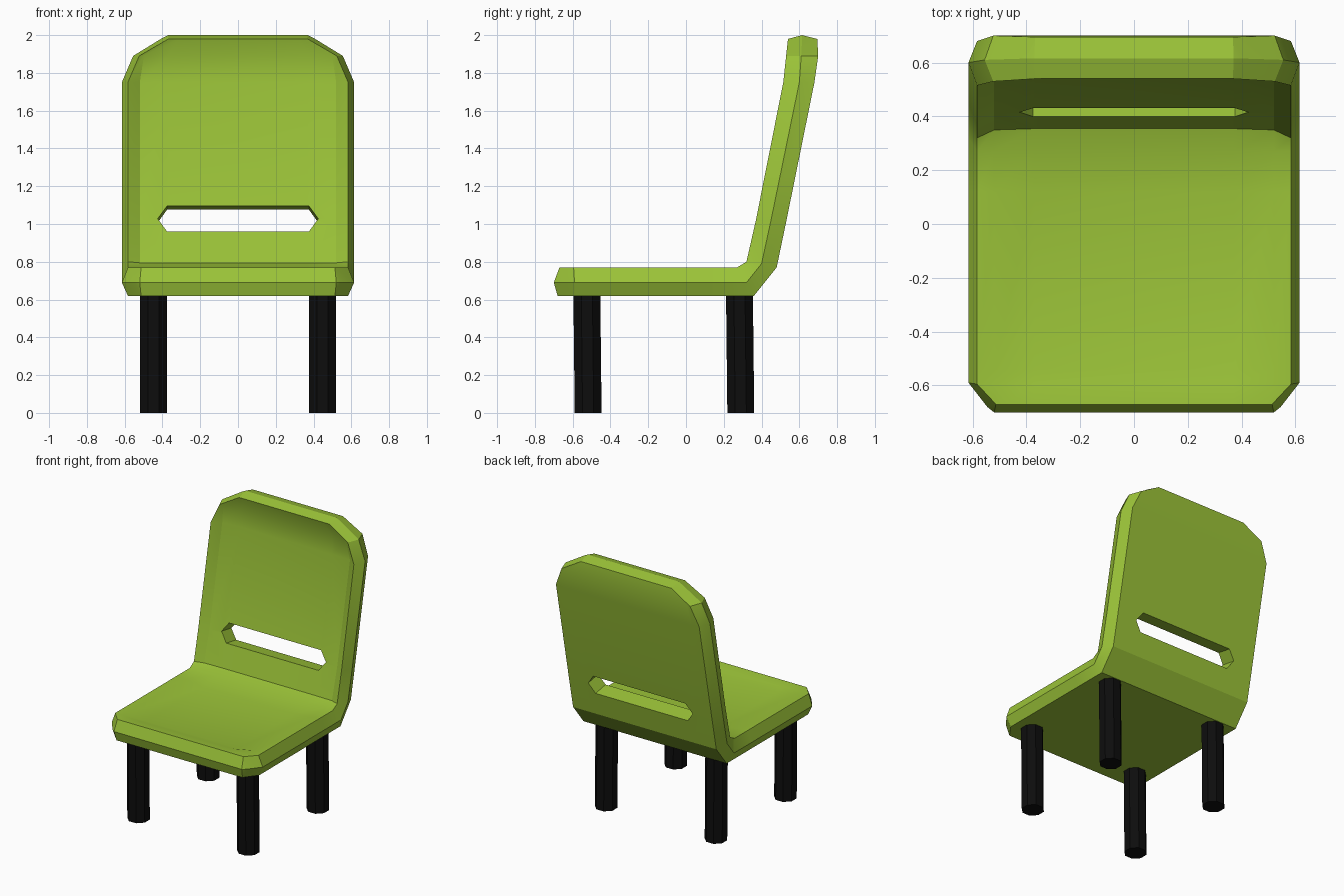
import bpy, bmesh, math
from mathutils import Matrix

if "Cube" in bpy.data.objects:
    bpy.data.objects.remove(bpy.data.objects["Cube"])


def material(name, rgb):
    m = bpy.data.materials.new(name)
    m.diffuse_color = (*rgb, 1)
    m.use_nodes = True
    m.node_tree.nodes["Principled BSDF"].inputs["Base Color"].default_value = m.diffuse_color
    return m


green = material("lime green", (0.33, 0.55, 0.04))
black = material("black", (0.004, 0.004, 0.004))


def to_object(bm, name, mat):
    bmesh.ops.recalc_face_normals(bm, faces=bm.faces[:])
    me = bpy.data.meshes.new(name)
    bm.to_mesh(me)
    bm.free()
    me.materials.append(mat)
    ob = bpy.data.objects.new(name, me)
    bpy.context.collection.objects.link(ob)
    return ob


def activate(ob):
    bpy.ops.object.select_all(action='DESELECT')
    ob.select_set(True)
    bpy.context.view_layer.objects.active = ob


# Shell rows from seat front to top of back:
# half width, rim (y, z), edge (y, z), underside (y, z), dish depth at side and middle
rows = [
    (.52, (-.70, .69), (-.70, .69), (-.70, .69), 0, 0),
    (.545, (-.67, .77), (-.68, .69), (-.68, .62), 0, 0),
    (.615, (-.595, .77), (-.59, .69), (-.585, .62), 0, .008),
    (.615, (-.54, .77), (-.54, .69), (-.54, .62), .003, .025),
    (.615, (.12, .77), (.12, .69), (.12, .62), .003, .025),
    (.615, (.27, .77), (.32, .69), (.36, .62), 0, 0),
    (.615, (.32, .80), (.40, .79), (.48, .77), .03, .035),
    (.615, (.37, 1.02), (.45, 1.02), (.53, 1.01), .04, .045),
    (.615, (.515, 1.75), (.60, 1.75), (.68, 1.75), .045, .05),
    (.555, (.53, 1.89), (.61, 1.89), (.70, 1.89), .01, .035),
    (.40, (.54, 1.98), (.615, 1.985), (.695, 1.98), 0, 0),
    (.37, (.615, 2.0), (.615, 2.0), (.615, 2.0), 0, 0),
]


def ring(w, rim, edge, under, d_side, d_mid):
    """Closed cross-section of the shell."""
    flat = rim == under
    xr = w if flat else w - .032
    xs = min(.52, xr - .025)
    xm = min(.37, xs - .025)
    dy, dz = under[0] - rim[0], under[1] - rim[1]
    n = math.hypot(dy, dz) or 1

    def dish(d):
        return (rim[0] + dy / n * d, rim[1] + dz / n * d)
    half = [(xm, dish(d_mid)), (xs, dish(d_side)), (xr, rim),
            (w, edge), (xr, under), (xs, under), (xm, under)]
    if flat:
        half[3] = (xr, edge)
    return ([(x, *p) for x, p in half] +
            [(-x, *p) for x, p in reversed(half)])


bm = bmesh.new()
loops = [[bm.verts.new(co) for co in ring(*r)] for r in rows]
for a, b in zip(loops, loops[1:]):
    for i in range(len(a)):
        j = (i + 1) % len(a)
        bm.faces.new((a[i], a[j], b[j], b[i]))
bmesh.ops.remove_doubles(bm, verts=bm.verts[:], dist=.0005)
shell = to_object(bm, "seat_shell", green)

# Hand slot cut square to the leaning back
bm = bmesh.new()
slot = [(-.375, -.07), (.375, -.07), (.425, 0), (.375, .07), (-.375, .07), (-.425, 0)]
face = bm.faces.new([bm.verts.new((x, -.2, z)) for x, z in slot])
ext = bmesh.ops.extrude_face_region(bm, geom=[face])
bmesh.ops.translate(bm, verts=[v for v in ext["geom"] if isinstance(v, bmesh.types.BMVert)],
                    vec=(0, .4, 0))
bmesh.ops.transform(bm, verts=bm.verts[:],
                    matrix=Matrix.Translation((0, .46, 1.02)) @ Matrix.Rotation(math.radians(-10), 4, 'X'))
cutter = to_object(bm, "slot_cutter", green)
cutter.hide_render = True
mod = shell.modifiers.new("slot", 'BOOLEAN')
mod.operation = 'DIFFERENCE'
mod.solver = 'EXACT'
mod.object = cutter
activate(shell)
bpy.ops.object.modifier_apply(modifier=mod.name)
bpy.data.objects.remove(cutter)
bpy.ops.object.shade_smooth_by_angle(angle=math.radians(25))

# Four octagonal legs, feet set back very slightly
for part, y in (("front_leg", -.525), ("rear_leg", .283)):
    for side, x in (("left", -.447), ("right", .447)):
        bm = bmesh.new()
        bmesh.ops.create_cone(bm, cap_ends=True, segments=8, radius1=.077, radius2=.077, depth=.63,
                              matrix=Matrix.Translation((x, y, .315)) @ Matrix.Rotation(math.pi / 8, 4, 'Z'))
        for v in bm.verts:
            if v.co.z < .1:
                v.co.y += .007
        to_object(bm, f"{part}_{side}", black)
